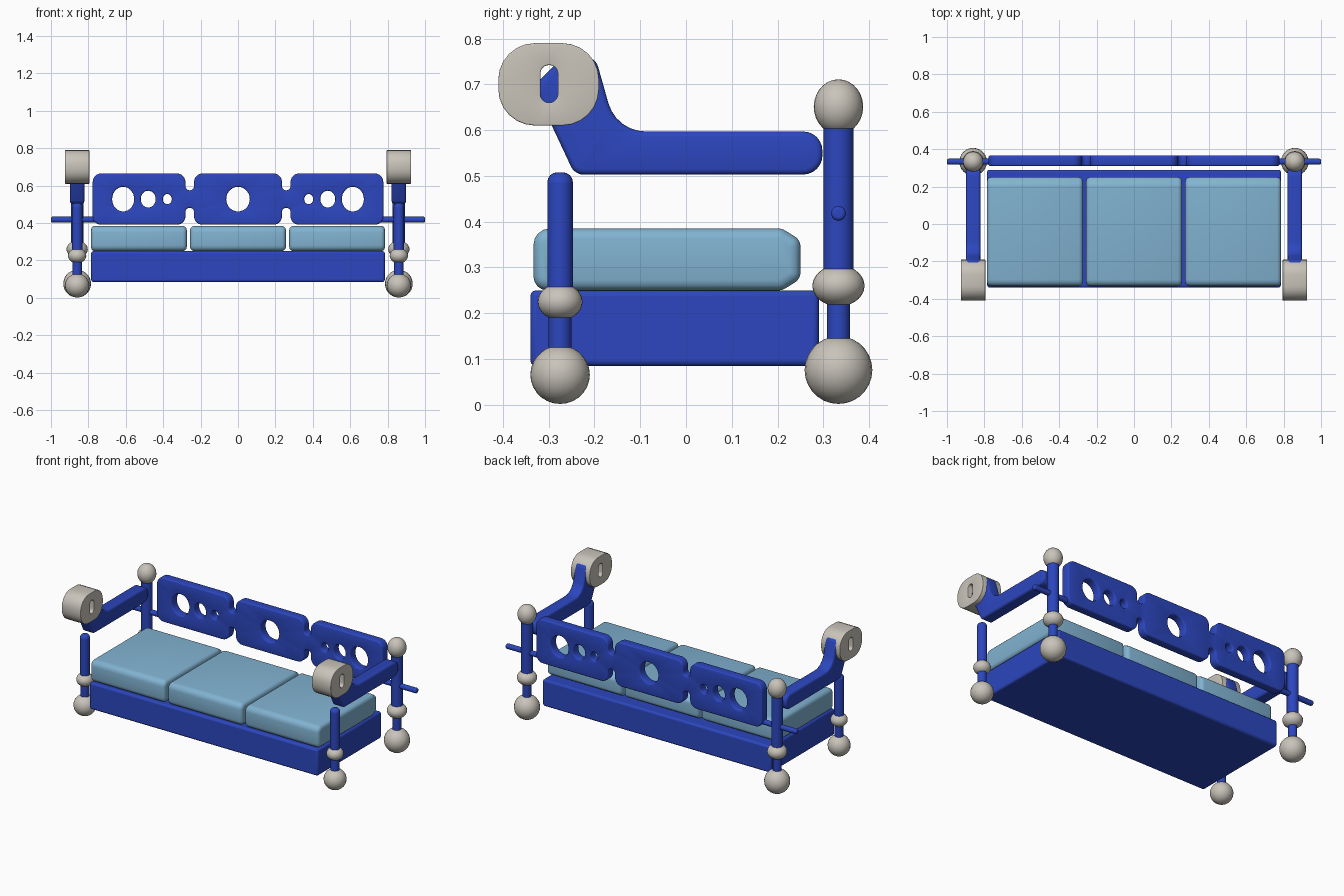
import bpy, bmesh, math
from mathutils import Vector, Matrix

if "Cube" in bpy.data.objects:
    bpy.data.objects.remove(bpy.data.objects["Cube"], do_unlink=True)


def material(name, rgb):
    m = bpy.data.materials.new(name)
    m.use_nodes = True
    m.diffuse_color = (*rgb, 1)
    m.node_tree.nodes["Principled BSDF"].inputs["Base Color"].default_value = (*rgb, 1)
    return m


BLUE = material("royal_blue", (0.025, 0.062, 0.52))
FABRIC = material("light_blue_fabric", (0.22, 0.45, 0.64))
STONE = material("warm_grey", (0.58, 0.55, 0.49))


def finish(name, bm, mat, bevel=0, segments=3):
    """Turn a bmesh into a softly shaded object, with an optional bevel."""
    mesh = bpy.data.meshes.new(name)
    bmesh.ops.recalc_face_normals(bm, faces=bm.faces)
    bm.to_mesh(mesh)
    bm.free()
    mesh.materials.append(mat)
    for p in mesh.polygons:
        p.use_smooth = True
    mesh.set_sharp_from_angle(angle=math.radians(35))
    ob = bpy.data.objects.new(name, mesh)
    bpy.context.collection.objects.link(ob)
    if bevel:
        mod = ob.modifiers.new("soft_edges", "BEVEL")
        mod.width, mod.segments, mod.limit_method = bevel, segments, "ANGLE"
    return ob


def box(name, lo, hi, mat, bevel):
    lo, hi = Vector(lo), Vector(hi)
    bm = bmesh.new()
    bmesh.ops.create_cube(bm, size=1, matrix=Matrix.Translation((lo + hi) / 2)
                          @ Matrix.Diagonal((*(hi - lo), 1)))
    return finish(name, bm, mat, bevel)


def ball(name, loc, radius, height):
    bm = bmesh.new()
    bmesh.ops.create_uvsphere(bm, u_segments=24, v_segments=14, radius=1,
                              matrix=Matrix.Translation(loc)
                              @ Matrix.Diagonal((radius, radius, height, 1)))
    return finish(name, bm, STONE)


def rod(name, a, b, radius, bevel=0.005):
    a, b = Vector(a), Vector(b)
    bm = bmesh.new()
    turn = (b - a).to_track_quat("Z", "Y").to_matrix().to_4x4()
    bmesh.ops.create_cone(bm, cap_ends=True, segments=24, radius1=radius, radius2=radius,
                          depth=(b - a).length, matrix=Matrix.Translation((a + b) / 2) @ turn)
    return finish(name, bm, BLUE, bevel, 4)


def rounded(corners, steps=6):
    """Outline from (u, v, radius) corners, each replaced by a true arc."""
    out = []
    for i, (u, v, r) in enumerate(corners):
        p = Vector((u, v))
        d1 = (Vector(corners[i - 1][:2]) - p).normalized()
        d2 = (Vector(corners[(i + 1) % len(corners)][:2]) - p).normalized()
        half = d1.angle(d2) / 2
        centre = p + (d1 + d2).normalized() * r / math.sin(half)
        reach = r / math.tan(half)
        s = (p + d1 * reach - centre).normalized()
        e = (p + d2 * reach - centre).normalized()
        out += [centre + s.slerp(e, k / steps) * r for k in range(steps + 1)]
    return out


def ellipse(u, v, ru, rv, n=28):
    return [Vector((u + ru * math.cos(math.tau * k / n), v + rv * math.sin(math.tau * k / n)))
            for k in range(n)]


def normals(loop, hole):
    """Unit directions pointing into the solid at each outline point."""
    n = len(loop)
    area = sum(loop[i - 1].cross(loop[i]) for i in range(n))
    sign = 1 if (area > 0) != hole else -1
    out = []
    for i in range(n):
        t = (loop[i] - loop[i - 1]).normalized() + (loop[(i + 1) % n] - loop[i]).normalized()
        out.append(Vector((-t.y, t.x)).normalized() * sign)
    return out


def plate(name, loops, half, bevel, axis, offset, mat, steps=3):
    """Extrude an outline with holes along x or y, with rounded rims."""
    angles = [math.pi / 2 * k / steps for k in range(steps + 1)]
    front = [(bevel * (1 - math.sin(a)), half - bevel * (1 - math.cos(a))) for a in angles]
    section = front + [(inset, -w) for inset, w in reversed(front)]
    bm = bmesh.new()
    caps = ([], [])
    for index, loop in enumerate(loops):
        inward = normals(loop, index > 0)
        rings = []
        for inset, w in section:
            ring = []
            for p, d in zip(loop, inward):
                u, v = p + d * inset
                co = (w + offset, u, v) if axis == "X" else (u, w + offset, v)
                ring.append(bm.verts.new(co))
            rings.append(ring)
        n = len(loop)
        for a, b in zip(rings, rings[1:]):
            for i in range(n):
                bm.faces.new((a[i - 1], a[i], b[i], b[i - 1]))
        for cap, ring in zip(caps, (rings[0], rings[-1])):
            cap += [bm.edges.get((ring[i - 1], ring[i])) for i in range(n)]
    for cap in caps:
        bmesh.ops.triangle_fill(bm, edges=cap, use_beauty=True)
    return finish(name, bm, mat)


# Seat base
box("seat_base", (-0.785, -0.34, 0.085), (0.785, 0.29, 0.25), BLUE, 0.012)

# Three cushions, rounded in front and tapered at the back
cushion = rounded([(-0.333, 0.25, 0.03), (-0.333, 0.385, 0.035), (0.21, 0.385, 0.03),
                   (0.25, 0.36, 0.025), (0.25, 0.275, 0.025), (0.21, 0.25, 0.03)], 4)
for label, x in (("right", -0.53), ("middle", 0), ("left", 0.53)):
    plate(label + "_cushion", [cushion], 0.256, 0.022, "X", x, FABRIC)

# Backrest: three panels joined by narrow necks, pierced by round holes
MID, TOP, NECK = 0.528, 0.137, 0.047
quarter = [(0.235, TOP, 0.045), (0.235, NECK, 0.022), (0.281, NECK, 0.022),
           (0.281, TOP, 0.045), (0.777, TOP, 0.045)]
upper = [(-x, z, r) for x, z, r in reversed(quarter)] + quarter
outline = [(x, MID + z, r) for x, z, r in upper]
outline += [(x, MID - z, r) for x, z, r in reversed(upper)]
holes = [ellipse(0, MID, 0.063, 0.066)]
for side in (-1, 1):
    for x, ru, rv in ((0.614, 0.059, 0.066), (0.48, 0.04, 0.045), (0.378, 0.024, 0.027)):
        holes.append(ellipse(side * x, MID, ru, rv))
plate("backrest", [rounded(outline)] + holes, 0.028, 0.008, "Y", 0.338, BLUE)

# Arm and end block outlines
arm = rounded([(-0.243, 0.503, 0.03), (0.298, 0.503, 0.042), (0.298, 0.597, 0.042),
               (-0.152, 0.597, 0.085), (-0.198, 0.76, 0.03), (-0.27, 0.76, 0.03),
               (-0.333, 0.695, 0.03)])
block = rounded([(-0.41, 0.61, 0.08), (-0.19, 0.61, 0.08), (-0.19, 0.79, 0.08),
                 (-0.41, 0.79, 0.08)])
slot = rounded([(-0.318, 0.66, 0.0185), (-0.28, 0.66, 0.0185), (-0.28, 0.742, 0.0185),
                (-0.318, 0.742, 0.0185)])

REAR, FRONT = 0.333, -0.275
for side, label in ((1, "left_"), (-1, "right_")):
    x = side * 0.86
    # Arm with its grey end block
    plate(label + "arm", [arm], 0.038, 0.012, "X", x, BLUE)
    plate(label + "arm_block", [block, slot], 0.065, 0.003, "X", x, STONE)

    # Rear post with foot, collar and finial
    ball(label + "rear_foot", (x, REAR, 0.076), 0.074, 0.074)
    rod(label + "rear_leg", (x, REAR, 0.1), (x, REAR, 0.27), 0.025)
    ball(label + "rear_collar", (x, REAR, 0.26), 0.057, 0.045)
    rod(label + "rear_post", (x, REAR, 0.27), (x, REAR, 0.61), 0.033)
    ball(label + "rear_finial", (x, REAR, 0.651), 0.054, 0.06)

    # Front post with foot and collar
    ball(label + "front_foot", (x, FRONT, 0.066), 0.065, 0.064)
    rod(label + "front_leg", (x, FRONT, 0.09), (x, FRONT, 0.23), 0.025)
    ball(label + "front_collar", (x, FRONT, 0.225), 0.049, 0.04)
    rod(label + "front_post", (x, FRONT, 0.215), (x, FRONT, 0.508), 0.028, 0.022)

    # Cross pin through the rear post into the backrest
    rod(label + "cross_pin", (side * 0.75, REAR, 0.418), (side, REAR, 0.418), 0.016, 0.008)
